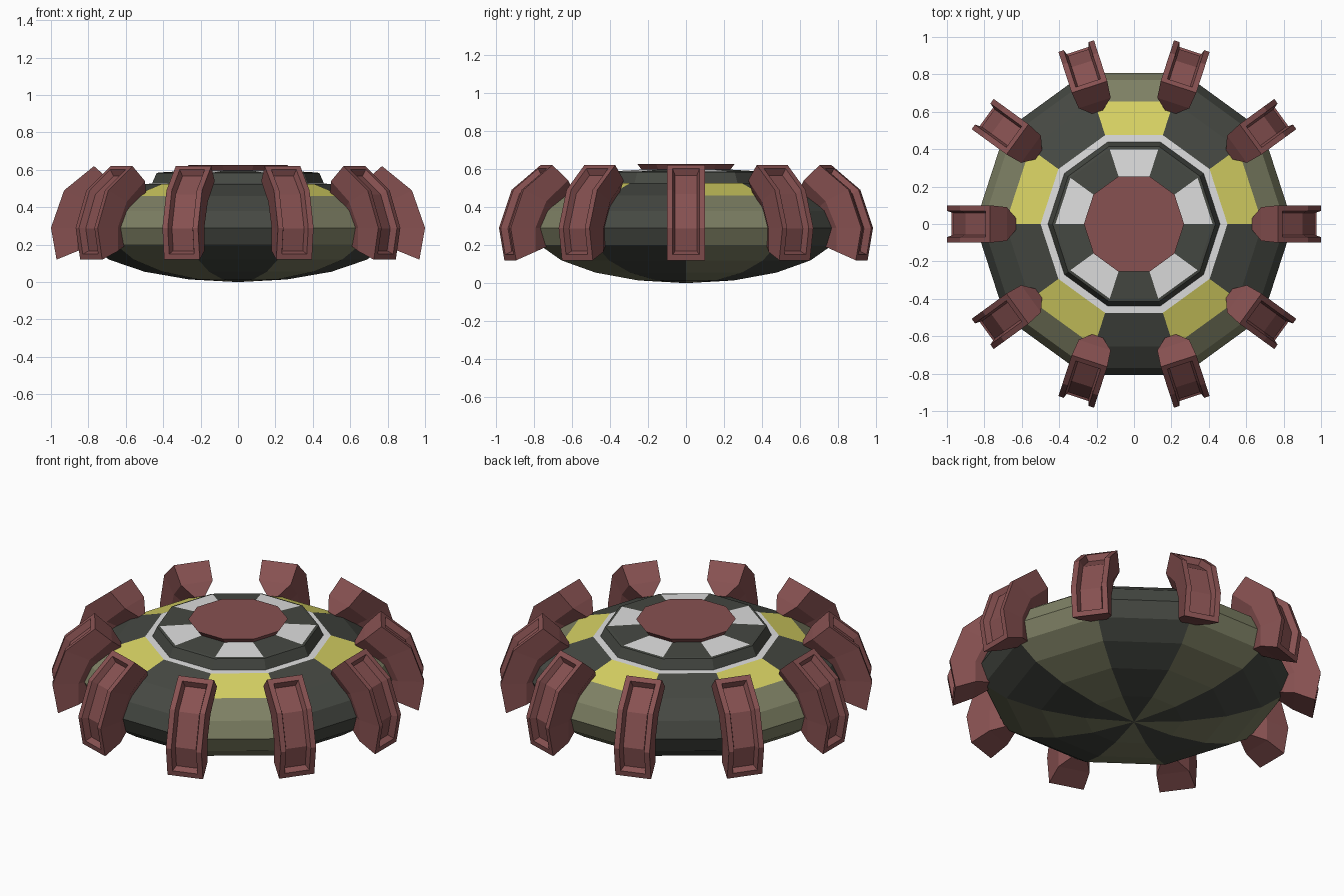
import bpy, bmesh, math
from mathutils import Matrix

cube = bpy.data.objects.get("Cube")
if cube:
    bpy.data.objects.remove(cube, do_unlink=True)

SIDES = 10
STEP = 2 * math.pi / SIDES


def material(name, hex_colour):
    def linear(c):
        return c / 12.92 if c <= 0.04045 else ((c + 0.055) / 1.055) ** 2.4
    rgba = [linear(int(hex_colour[i:i + 2], 16) / 255) for i in (0, 2, 4)] + [1]
    m = bpy.data.materials.new(name)
    m.use_nodes = True
    m.diffuse_color = rgba
    m.node_tree.nodes["Principled BSDF"].inputs["Base Color"].default_value = rgba
    return m


charcoal = material("charcoal", "454842")
olive = material("olive", "7e8064")
yellow = material("yellow", "d6d163")
white = material("pale_grey", "dedede")
maroon = material("maroon", "875151")


def finish(bm, name, mats):
    bmesh.ops.recalc_face_normals(bm, faces=bm.faces)
    mesh = bpy.data.meshes.new(name)
    bm.to_mesh(mesh)
    bm.free()
    for m in mats:
        mesh.materials.append(m)
    ob = bpy.data.objects.new(name, mesh)
    bpy.context.collection.objects.link(ob)
    return ob


def lathe(name, profile, mats, rule):
    """Ten-sided revolve of (radius, z); rule(band, sector) picks the colour."""
    bm = bmesh.new()
    rings = []
    for r, z in profile:
        if r == 0:
            rings.append([bm.verts.new((0, 0, z))] * SIDES)
        else:
            rings.append([bm.verts.new((r * math.cos(k * STEP), r * math.sin(k * STEP), z))
                          for k in range(SIDES)])
    for i, (a, b) in enumerate(zip(rings, rings[1:])):
        for k in range(SIDES):
            n = (k + 1) % SIDES
            corners = list(dict.fromkeys((a[k], a[n], b[n], b[k])))
            bm.faces.new(corners).material_index = rule(i, k)
    return finish(bm, name, mats)


# Hull: squashed sphere cut off near the top, with alternating sectors
R, H = 0.85, 0.29
hull = [(R * math.sin(i * math.pi / 10), H - H * math.cos(i * math.pi / 10))
        for i in range(9)]
hull[0] = (0, 0)
lathe("hull", hull, [charcoal, olive, yellow],
      lambda i, k: 0 if k % 2 else (2 if i == 7 else 1))

# Pale trim ring on the cut edge
top_r, top_z = hull[-1]
lathe("trim_ring", [(top_r, top_z), (0.458, top_z + 0.002)], [white], lambda i, k: 0)

# Raised hatch with alternating panels
lathe("hatch", [(0.463, top_z - 0.005), (0.435, 0.583), (0.42, 0.586), (0.23, 0.597), (0, 0.597)],
      [charcoal, white], lambda i, k: 1 if i == 2 and k % 2 == 0 else 0)

# Flared cap in the middle
lathe("centre_cap", [(0, 0.59), (0.24, 0.59), (0.268, 0.625), (0, 0.625)],
      [maroon], lambda i, k: 0)

# Curved clamp: stations from top to tip, each (radius, z) at outer, middle, inner depth
STATIONS = [
    ((0.77, 0.62), (0.68, 0.54), (0.63, 0.48)),
    ((0.93, 0.49), (0.80, 0.43), (0.72, 0.38)),
    ((1.00, 0.29), (0.86, 0.29), (0.76, 0.29)),
    ((0.97, 0.12), (0.86, 0.165), (0.76, 0.20)),
]
WIDTHS = (0.1, 0.09, 0.03)


def clamp(index):
    bm = bmesh.new()
    loops = []
    for station in STATIONS:
        right = [bm.verts.new((r, -w, z)) for (r, z), w in zip(station, WIDTHS)]
        left = [bm.verts.new((r, w, z)) for (r, z), w in zip(station, WIDTHS)]
        loops.append(right + left[::-1])
    outer = []
    for a, b in zip(loops, loops[1:]):
        for j in range(6):
            n = (j + 1) % 6
            f = bm.faces.new((a[j], a[n], b[n], b[j]))
            if j == 5:
                outer.append(f)
    for end in (loops[0], loops[-1]):
        bm.faces.new(end[:2] + end[4:])
        bm.faces.new(end[1:5])
    bmesh.ops.recalc_face_normals(bm, faces=bm.faces)
    # Recessed channel on the outer face
    bmesh.ops.inset_region(bm, faces=outer, thickness=0.03, depth=0, use_even_offset=True)
    bmesh.ops.inset_region(bm, faces=outer, thickness=0.012, depth=-0.035, use_even_offset=True)
    bmesh.ops.rotate(bm, verts=bm.verts, matrix=Matrix.Rotation(index * STEP, 3, 'Z'))
    finish(bm, f"clamp_{index + 1}", [maroon])


for i in range(SIDES):
    clamp(i)
